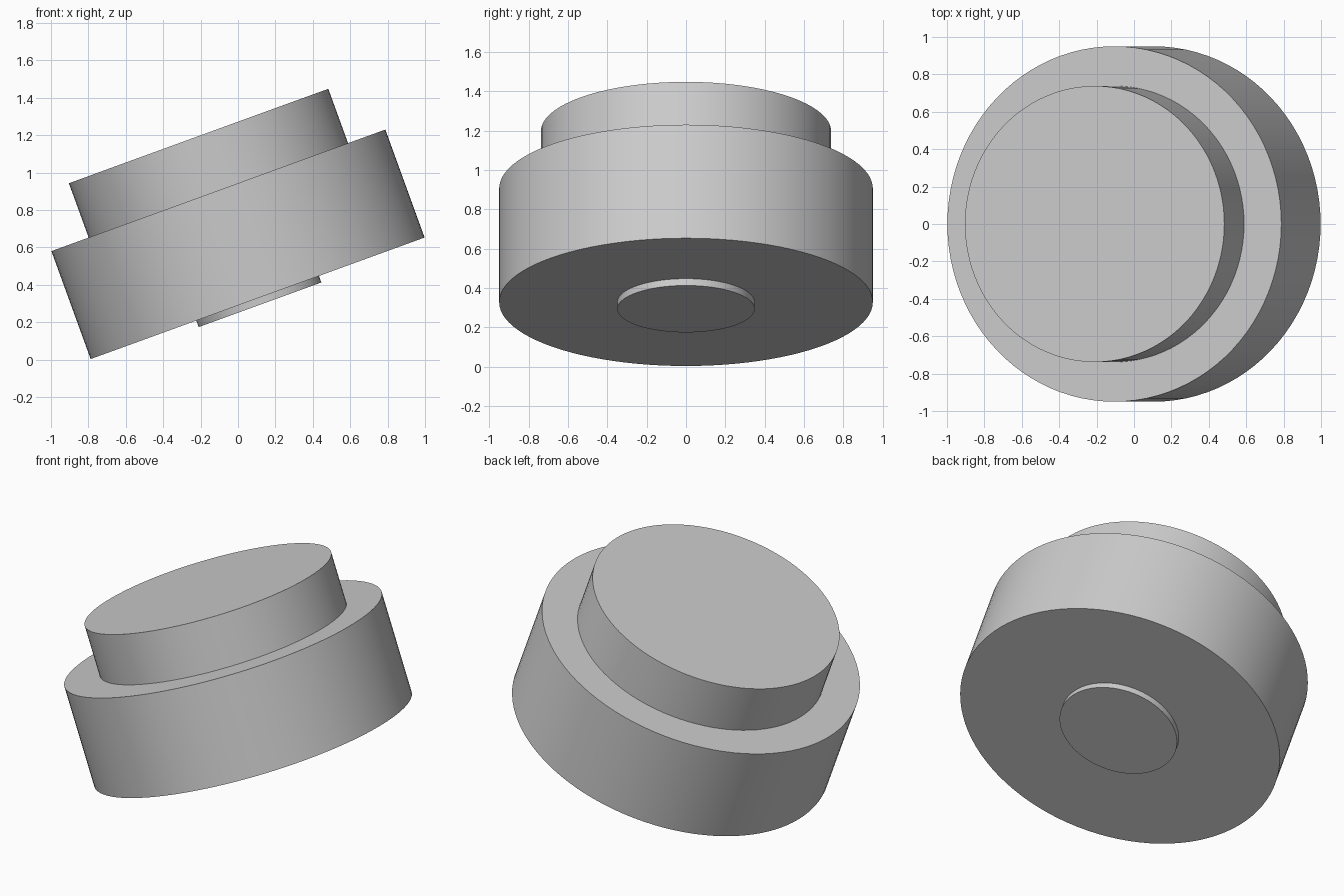
import bpy
import math
from mathutils import Matrix

cube = bpy.data.objects.get("Cube")
if cube:
    bpy.data.objects.remove(cube, do_unlink=True)

# Plain grey finish
GREY = (0.6, 0.6, 0.6, 1.0)
grey = bpy.data.materials.new("plain_grey")
grey.use_nodes = True
grey.diffuse_color = GREY
grey.node_tree.nodes["Principled BSDF"].inputs["Base Color"].default_value = GREY

# Common tilted axis, starting at the centre of the body's underside
TILT = math.radians(-20)
BODY_RADIUS = 0.95
BODY_HEIGHT = 0.614
base = Matrix.Translation((0.105, 0, BODY_RADIUS * math.sin(-TILT) + 0.003))
axis = base @ Matrix.Rotation(TILT, 4, 'Y')


def disc(name, radius, bottom, top):
    """Cylinder on the tilted axis between two heights along it."""
    bpy.ops.mesh.primitive_cylinder_add(vertices=96, radius=radius, depth=top - bottom)
    obj = bpy.context.object
    obj.name = name
    obj.matrix_world = axis @ Matrix.Translation((0, 0, (bottom + top) / 2))
    obj.data.materials.append(grey)
    bpy.ops.object.shade_smooth_by_angle(angle=math.radians(30))
    return obj


# Wide body, raised cap and small underside boss
disc("body", BODY_RADIUS, 0, BODY_HEIGHT)
disc("top_cap", 0.738, BODY_HEIGHT, 0.923)
disc("underside_boss", 0.349, -0.037, 0)
